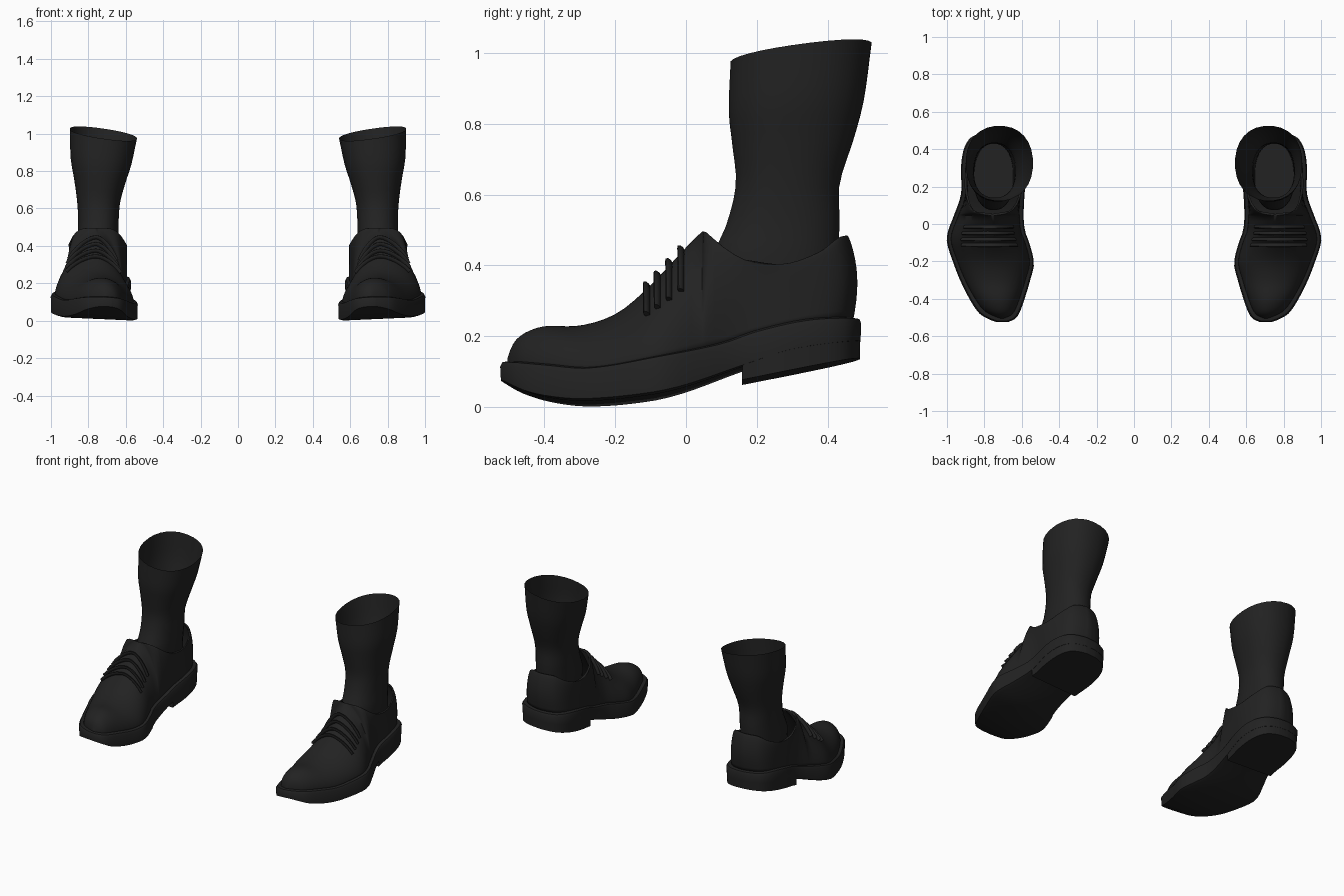
import bpy, bmesh, math
from mathutils import Vector

if "Cube" in bpy.data.objects:
    bpy.data.objects.remove(bpy.data.objects["Cube"])

black = bpy.data.materials.new("black_leather")
black.diffuse_color = (0.016, 0.016, 0.016, 1)
black.use_nodes = True
black.node_tree.nodes["Principled BSDF"].inputs["Base Color"].default_value = black.diffuse_color


def interp(table, t, col=1):
    """Smooth curve through the rows of a table."""
    t = min(max(t, table[0][0]), table[-1][0])
    n = len(table)
    i = next(k for k in range(n - 1) if t <= table[k + 1][0])

    def slope(k):
        a, b = table[max(k - 1, 0)], table[min(k + 1, n - 1)]
        return (b[col] - a[col]) / (b[0] - a[0])
    p, q = table[i], table[i + 1]
    d = q[0] - p[0]
    u = (t - p[0]) / d
    return ((2*u**3 - 3*u*u + 1) * p[col] + (u**3 - 2*u*u + u) * d * slope(i)
            + (3*u*u - 2*u**3) * q[col] + (u**3 - u*u) * d * slope(i + 1))


def loft(name, rings, cap_low=False, cap_high=False, angle=40):
    """Skin a stack of closed rings, mirrored to the other foot."""
    bm = bmesh.new()
    vs = [[bm.verts.new(p) for p in r] for r in rings]
    n = len(vs[0])
    for a, b in zip(vs, vs[1:]):
        for i in range(n):
            j = (i + 1) % n
            bm.faces.new((a[i], a[j], b[j], b[i]))
    # caps run in strips across the foot, pairing the two sides
    for ring, wanted in ((vs[0], cap_low), (vs[-1], cap_high)):
        if wanted:
            for i in range(n // 2 - 1):
                bm.faces.new((ring[i], ring[i + 1], ring[n - 2 - i], ring[n - 1 - i]))
    bmesh.ops.remove_doubles(bm, verts=bm.verts, dist=0.0002)
    bmesh.ops.recalc_face_normals(bm, faces=bm.faces)
    return finish(name, bm, angle)


def finish(name, bm, angle):
    me = bpy.data.meshes.new(name)
    bm.to_mesh(me)
    bm.free()
    ob = bpy.data.objects.new(name, me)
    bpy.context.collection.objects.link(ob)
    me.materials.append(black)
    bpy.ops.object.select_all(action='DESELECT')
    ob.select_set(True)
    bpy.context.view_layer.objects.active = ob
    bpy.ops.object.shade_smooth_by_angle(angle=math.radians(angle))
    mirror = ob.modifiers.new("other_foot", 'MIRROR')
    mirror.use_mirror_merge = False
    return ob


# Sole outline: y, inner x, outer x
OUTLINE = [(-.525, .675, .735), (-.51, .64, .775), (-.48, .615, .825), (-.40, .585, .88),
           (-.30, .555, .93), (-.21, .535, .965), (-.10, .56, 1.0), (-.04, .582, .995),
           (.04, .59, .965), (.16, .585, .925), (.30, .572, .925), (.40, .585, .91),
           (.46, .62, .875), (.485, .665, .825), (.495, .71, .78)]
SOLE_LOW = [(-.525, .062), (-.46, .028), (-.38, .008), (-.28, 0), (-.1, .015), (0, .038),
            (.16, .095), (.3, .14), (.495, .17)]
SOLE_HIGH = [(-.525, .118), (-.4, .103), (-.28, .092), (-.1, .118), (.1, .16), (.2, .195),
             (.35, .228), (.495, .238)]
# Height of the instep ridge, then of the collar edge
TOP = [(-.505, .135), (-.495, .165), (-.48, .19), (-.45, .212), (-.4, .228), (-.3, .23),
       (-.2, .262), (-.12, .325), (0, .45), (.045, .495), (.07, .483), (.09, .463),
       (.17, .415), (.28, .405), (.38, .44), (.43, .478), (.455, .485)]
RIDGE = [(-.525, .705), (-.3, .74), (-.1, .76), (.05, .755), (.3, .748), (.495, .745)]
COLLAR = [(.045, 0), (.05, .045), (.06, .08), (.085, .115), (.13, .14), (.2, .155), (.3, .15),
          (.38, .125), (.425, .085), (.447, .04), (.455, 0)]
THROAT = .045


def tilt(x):
    return .045 * (x - .54)


def stations(lo, hi, n):
    return [(lo + hi) / 2 - (hi - lo) / 2 * math.cos(math.pi * i / n) for i in range(n + 1)]


def sole_ring(ys, inset, height):
    left, right = [], []
    for y in ys:
        yy = y * (1 - inset * 1.9)
        for side, col, s in ((left, 1, 1), (right, 2, -1)):
            x = interp(OUTLINE, y, col) + s * inset
            side.append((x, yy, height(y) + tilt(x)))
    return left + right[::-1]


# Sole with a flat side strip and rounded edges
ys = stations(-.525, .495, 44)
low = lambda y: interp(SOLE_LOW, y)
high = lambda y: interp(SOLE_HIGH, y)
loft("sole", [sole_ring(ys, .02, low),
              sole_ring(ys, .002, lambda y: low(y) + .006),
              sole_ring(ys, 0, lambda y: high(y) - .012),
              sole_ring(ys, .006, high),
              sole_ring(ys, .024, lambda y: high(y) + .004)], True, True)

# Heel block with a flat front
hy = [.16 + .335 * math.sin(math.pi / 2 * i / 16) for i in range(17)]
heel_low = lambda y: .06 + .2 * (y - .16)
loft("heel", [sole_ring(hy, .004, heel_low),
              sole_ring(hy, .002, lambda y: high(y) - .03)], True, True)


def upper_point(y0, col, a):
    """Point on the upper: a = 0 at the sole, 1 at the ridge or collar."""
    f = (y0 + .525) / 1.02
    by = -.505 + .977 * f
    bx = interp(OUTLINE, y0, col) + (.022 if col == 1 else -.022)
    bz = high(y0) + tilt(bx) - .004
    ty = by if by < THROAT else THROAT + (by - THROAT) * (.455 - THROAT) / (.472 - THROAT)
    tx = interp(RIDGE, ty)
    if ty > THROAT:
        tx += max(interp(COLLAR, ty), 0) * (-1 if col == 1 else 1)
    tz = interp(TOP, ty)
    back = min(max((by - .1) / .3, 0), 1)
    e = 1.0 + .2 * min(max((by + .3) / .25, 0), 1) * (1 - back)
    h = 1 - math.cos(a * math.pi / 2) ** e
    v = math.sin(a * math.pi / 2) ** e
    bulge = .014 * back * math.sin(math.pi * v)
    return Vector((bx + (tx - bx) * h, by + (ty - by) * h + bulge * max(0, (by - .35) / .12),
                   bz + (tz - bz) * v))


# Shoe upper, open at the ankle
to_outline = lambda by: (by + .505) / .977 * 1.02 - .525
uy = sorted(stations(-.525, .495, 48) + [to_outline(y) for y in (.045, .05, .056, .064, .078)])
rings = []
for k in range(15):
    a = k / 14
    rings.append([upper_point(y, 1, a) for y in uy] + [upper_point(y, 2, a) for y in uy[::-1]])
upper = loft("shoe_upper", rings, angle=60)
thick = upper.modifiers.new("leather_thickness", 'SOLIDIFY')
thick.thickness = .012
thick.offset = -1

# Four laces lying across the instep
bm = bmesh.new()
for y in (-.105, -.075, -.042, -.008):
    y0 = to_outline(y)
    steps = [.45 + .55 * i / 6 for i in range(7)]
    path = [upper_point(y0, 1, a) for a in steps] + [upper_point(y0, 2, a) for a in steps[-2::-1]]
    path = [p + Vector((0, -.006, .004)) for p in path]
    prev = None
    for i, p in enumerate(path):
        d = (path[min(i + 1, len(path) - 1)] - path[max(i - 1, 0)]).normalized()
        side = Vector((0, 1, .9)).normalized()
        side = (side - d * side.dot(d)).normalized()
        out = d.cross(side)
        ring = [bm.verts.new(p + side * .008 * math.cos(t * math.pi / 4)
                             + out * .014 * math.sin(t * math.pi / 4)) for t in range(8)]
        if prev:
            for j in range(8):
                bm.faces.new((prev[j], prev[(j + 1) % 8], ring[(j + 1) % 8], ring[j]))
        if i in (0, len(path) - 1):
            bm.faces.new(ring)
        prev = ring
bmesh.ops.recalc_face_normals(bm, faces=bm.faces)
finish("laces", bm, 50)

# Sock: z, front y, back y, inner x, outer x
SOCK = [(.32, .08, .43, .645, .855), (.42, .075, .43, .64, .86), (.52, .115, .435, .638, .855),
        (.63, .14, .435, .63, .86), (.75, .13, .475, .60, .877), (.85, .12, .503, .57, .895),
        (1.0, .125, .525, .54, .90)]
rings = []
for k in range(19):
    z = .32 + .68 * k / 18
    yf, yb, xl, xr = (interp(SOCK, z, c) for c in (1, 2, 3, 4))
    w = max(0, (z - .63) / .37)
    ring = []
    for i in range(28):
        t = 2 * math.pi * (i + .5) / 28
        cx, cy = -math.sin(t), -math.cos(t)
        cx, cy = (math.copysign(abs(c) ** .9, c) for c in (cx, cy))
        ring.append(((xl + xr) / 2 + cx * (xr - xl) / 2, (yf + yb) / 2 + cy * (yb - yf) / 2,
                     z + w * (.027 * cy + .026 * cx)))
    rings.append(ring)
loft("sock", rings, True, False)
